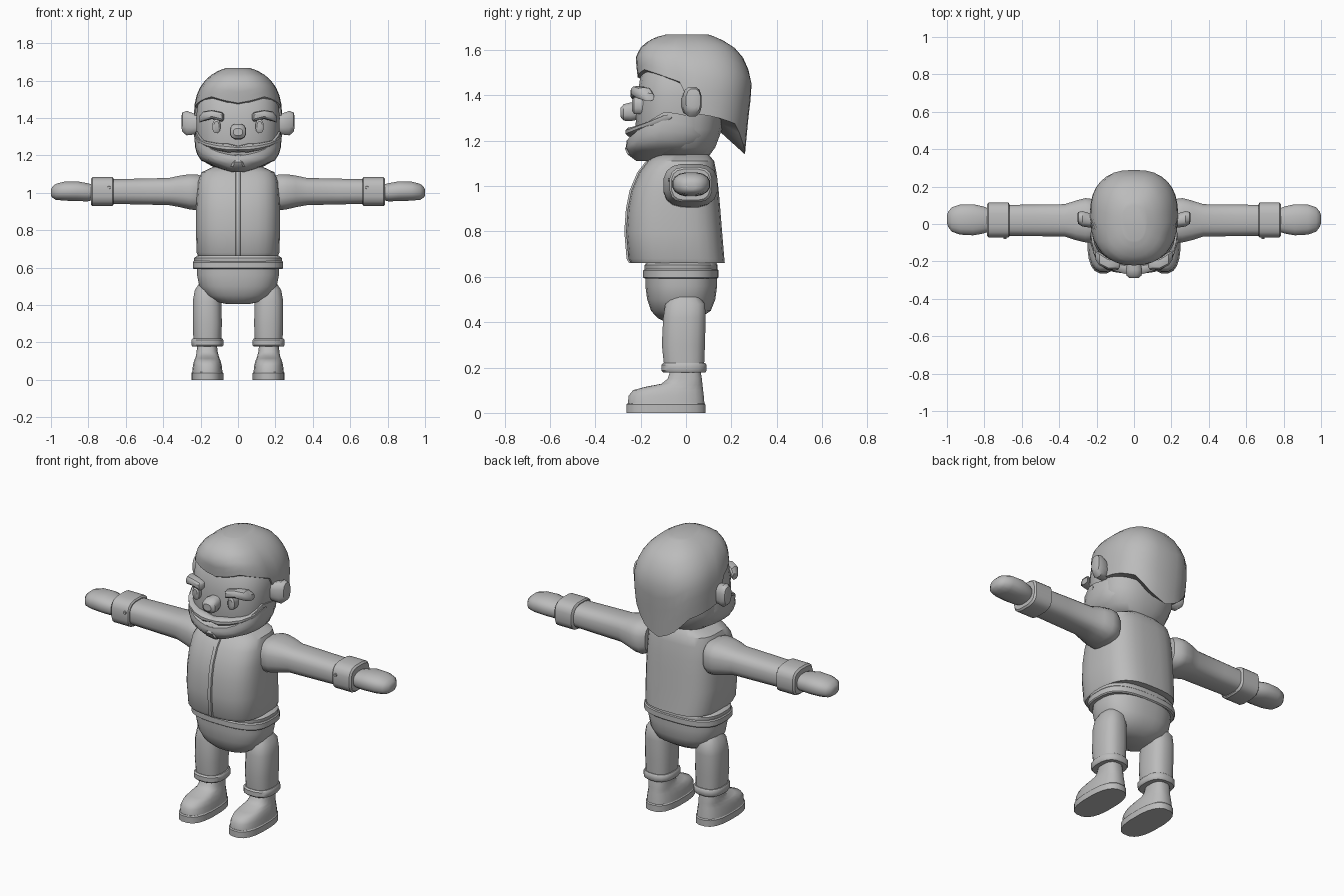
import bpy, bmesh, math

grey = bpy.data.materials.new("plain grey")
grey.diffuse_color = (0.5, 0.5, 0.5, 1)


def finish(name, bm, angle=38, mirror=False):
    bmesh.ops.recalc_face_normals(bm, faces=bm.faces)
    me = bpy.data.meshes.new(name)
    bm.to_mesh(me)
    bm.free()
    me.materials.append(grey)
    me.polygons.foreach_set("use_smooth", [True] * len(me.polygons))
    me.set_sharp_from_angle(angle=math.radians(angle))
    ob = bpy.data.objects.new(name, me)
    bpy.context.collection.objects.link(ob)
    if mirror:
        ob.modifiers.new("mirror", "MIRROR").use_bisect_axis[0] = False
    return ob


def lerp_table(table, t):
    """Piecewise linear lookup in rows (key, values...) sorted by key."""
    if t <= table[0][0]:
        return table[0][1:]
    for a, b in zip(table, table[1:]):
        if t <= b[0]:
            f = (t - a[0]) / (b[0] - a[0])
            return [p + (q - p) * f for p, q in zip(a[1:], b[1:])]
    return table[-1][1:]


def squircle(a, e):
    c, s = math.cos(a), math.sin(a)
    return (math.copysign(abs(c) ** (2 / e), c), math.copysign(abs(s) ** (2 / e), s))


def skin(bm, rings):
    for r, q in zip(rings, rings[1:]):
        for i in range(len(r)):
            j = (i + 1) % len(r)
            bm.faces.new((r[i], r[j], q[j], q[i]))


def tube(name, axis, rings, n=16, e=2.4, mirror=False, angle=38):
    """Loft of rounded sections (t, u0, u1, v0, v1) along one axis."""
    bm = bmesh.new()
    loops = []
    for t, u0, u1, v0, v1 in rings:
        loop = []
        for k in range(n):
            c, s = squircle(2 * math.pi * (k + 0.5) / n, e)
            u = (u0 + u1) / 2 + c * (u1 - u0) / 2
            v = (v0 + v1) / 2 + s * (v1 - v0) / 2
            p = {"x": (t, u, v), "y": (u, t, v), "z": (u, v, t)}[axis]
            loop.append(bm.verts.new(p))
        loops.append(loop)
    skin(bm, loops)
    bm.faces.new(loops[0])
    bm.faces.new(loops[-1])
    return finish(name, bm, angle, mirror)


def shell(name, outline, edge, end_z, core, rows=9, n=32, e=2.5):
    """Head covering from an angle-dependent edge to a flat end at end_z.
    outline: (z, half width, front y, back y); edge: (degrees from front, z)."""
    bm = bmesh.new()
    loops = [[] for _ in range(rows)]
    for k in range(n):
        deg = 360 * k / n
        z0 = lerp_table(edge, min(deg, 360 - deg))[0]
        c, s = squircle(math.radians(deg), e)
        for r in range(rows):
            f = math.sin(r / (rows - 1) * math.pi / 2)
            z = z0 + (end_z - z0) * f
            w, yf, yb = lerp_table(outline, z)
            loops[r].append(bm.verts.new((w * s, (yf + yb) / 2 - c * (yb - yf) / 2, z)))
    skin(bm, loops)
    bm.faces.new(loops[-1])
    mid = bm.verts.new(core)
    for k in range(n):
        bm.faces.new((loops[0][k], loops[0][(k + 1) % n], mid))
    return finish(name, bm, 42)


# Head, hair and beard
tube("head", "z", [(1.13, -.12, .12, -.15, .1), (1.17, -.19, .19, -.2, .13),
                   (1.25, -.22, .22, -.225, .16), (1.4, -.225, .225, -.215, .18),
                   (1.5, -.215, .215, -.2, .18), (1.58, -.15, .15, -.14, .15)], 24, 2.5)
shell("hair",
      [(1.14, .2, -.2, .26), (1.3, .235, -.2, .275), (1.4, .237, -.21, .287),
       (1.47, .233, -.212, .29), (1.52, .222, -.218, .273), (1.57, .2, -.222, .25),
       (1.62, .16, -.195, .205), (1.655, .1, -.14, .14), (1.668, .06, -.09, .1)],
      [(0, 1.48), (35, 1.515), (60, 1.49), (79, 1.46), (90, 1.32), (112, 1.3),
       (135, 1.275), (160, 1.18), (180, 1.14)], 1.668, (0, .05, 1.33), 11)
shell("beard",
      [(1.11, .03, -.2, -.12), (1.13, .1, -.245, .06), (1.17, .195, -.266, .11),
       (1.22, .228, -.258, .13), (1.28, .232, -.24, .13), (1.34, .23, -.22, .13)],
      [(0, 1.195), (30, 1.225), (60, 1.29), (80, 1.33), (105, 1.31), (180, 1.25)],
      1.11, (0, 0, 1.3))
tube("chin_tuft", "z", [(1.11, -.02, .02, -.22, -.16), (1.14, -.065, .065, -.262, -.16),
                        (1.165, -.05, .05, -.274, -.16), (1.185, -.01, .01, -.262, -.18)], 8, 2)
tube("moustache", "x", [(0, -.262, -.2, 1.222, 1.25), (.05, -.268, -.2, 1.215, 1.262),
                        (.11, -.25, -.18, 1.225, 1.265), (.17, -.215, -.12, 1.24, 1.277),
                        (.215, -.16, -.08, 1.265, 1.295), (.235, -.1, -.06, 1.3, 1.315)],
     10, 2.2, True)
tube("lower_lip", "x", [(-.06, -.25, -.2, 1.2, 1.205), (0, -.266, -.2, 1.187, 1.207),
                        (.06, -.25, -.2, 1.2, 1.205)], 8, 2)

# Facial features
tube("nose", "y", [(-.289, -.025, .025, 1.305, 1.345), (-.275, -.042, .042, 1.288, 1.362),
                   (-.245, -.045, .045, 1.285, 1.37), (-.2, -.035, .035, 1.295, 1.37)], 12, 2.6)
tube("eye", "y", [(-.238, .102, .128, 1.333, 1.382), (-.23, .093, .138, 1.318, 1.392),
                  (-.18, .093, .138, 1.318, 1.392)], 12, 2.3, True)
tube("eyebrow", "x", [(.075, -.23, -.19, 1.392, 1.42), (.085, -.246, -.19, 1.38, 1.43),
                      (.14, -.244, -.18, 1.395, 1.442), (.185, -.222, -.15, 1.382, 1.435),
                      (.207, -.19, -.14, 1.375, 1.41)], 10, 2.8, True)
tube("ear", "x", [(.2, -.02, .05, 1.32, 1.42), (.235, -.02, .058, 1.31, 1.425),
                  (.275, -.015, .07, 1.305, 1.44), (.298, 0, .065, 1.325, 1.43),
                  (.302, .015, .055, 1.345, 1.41)], 12, 2.6, True)

# Jacket with zip
jacket = [(.662, -.215, .215, -.245, .172), (.68, -.222, .222, -.255, .17),
          (.8, -.226, .226, -.265, .16), (.9, -.226, .226, -.258, .152),
          (.98, -.222, .222, -.242, .145), (1.06, -.215, .215, -.208, .135),
          (1.11, -.195, .195, -.17, .125), (1.14, -.13, .13, -.13, .1)]
tube("jacket", "z", jacket, 28, 3)
tube("zip", "z", [(z, -.014, .014, yf - .008, yf + .05) for z, _, _, yf, _ in jacket[:-1]], 8, 5)

# Belt, waistband and hips
tube("waistband", "z", [(.6, -.21, .21, -.175, .135), (.632, -.235, .235, -.183, .14),
                        (.652, -.235, .235, -.183, .14), (.668, -.21, .21, -.17, .13)], 28, 2.8)
tube("belt", "z", [(.592, -.238, .238, -.182, .138), (.598, -.243, .243, -.19, .145),
                   (.628, -.243, .243, -.19, .145), (.634, -.238, .238, -.182, .138)], 28, 2.8)
tube("hips", "z", [(.405, -.06, .06, -.1, .03), (.418, -.12, .12, -.125, .06),
                   (.45, -.175, .175, -.155, .11), (.5, -.208, .208, -.172, .13),
                   (.56, -.22, .22, -.18, .138), (.62, -.22, .22, -.18, .138)], 28, 2.5)

# Legs and shoes
tube("leg", "z", [(.18, .09, .238, -.095, .08), (.3, .085, .243, -.108, .085),
                  (.42, .088, .243, -.102, .088), (.48, .095, .232, -.092, .085),
                  (.512, .11, .21, -.07, .06)], 16, 2.6, True)
tube("leg_cuff", "z", [(.178, .082, .245, -.102, .086), (.186, .076, .25, -.11, .092),
                       (.212, .076, .25, -.11, .092), (.22, .082, .245, -.102, .086)], 16, 2.6, True)
tube("sole", "z", [(0, .078, .25, -.265, .088), (.036, .078, .25, -.265, .088),
                   (.042, .083, .245, -.26, .083)], 20, 2.6, True)
tube("shoe", "z", [(.04, .082, .246, -.258, .083), (.075, .086, .242, -.255, .08),
                   (.1, .092, .236, -.235, .077), (.115, .098, .23, -.18, .075),
                   (.128, .103, .225, -.11, .073), (.15, .108, .222, -.082, .071),
                   (.185, .112, .218, -.07, .065)], 20, 2.6, True, 50)

# Arms, sleeve cuffs with button, mitten hands
tube("arm", "x", [(.19, -.085, .115, .92, 1.09), (.22, -.1, .135, .905, 1.1),
                  (.26, -.1, .14, .91, 1.1), (.31, -.088, .127, .922, 1.093),
                  (.37, -.068, .107, .933, 1.08), (.55, -.066, .105, .937, 1.076),
                  (.68, -.064, .103, .94, 1.073)], 16, 2.8, True)
tube("sleeve_cuff", "x", [(.665, -.066, .106, .935, 1.078), (.672, -.073, .116, .928, 1.085),
                          (.778, -.073, .116, .928, 1.085), (.787, -.064, .106, .937, 1.076)],
     16, 3.2, True)
tube("cuff_button", "y", [(-.079, .682, .698, 1.02, 1.036), (-.06, .678, .702, 1.016, 1.04)],
     8, 2, True)
tube("hand", "x", [(.76, -.035, .075, .965, 1.04), (.805, -.052, .095, .953, 1.052),
                   (.86, -.062, .107, .955, 1.062), (.93, -.058, .105, .957, 1.06),
                   (.975, -.042, .09, .962, 1.048), (.994, -.015, .065, .975, 1.03),
                   (1.0, .005, .045, .985, 1.018)], 16, 2.4, True)
